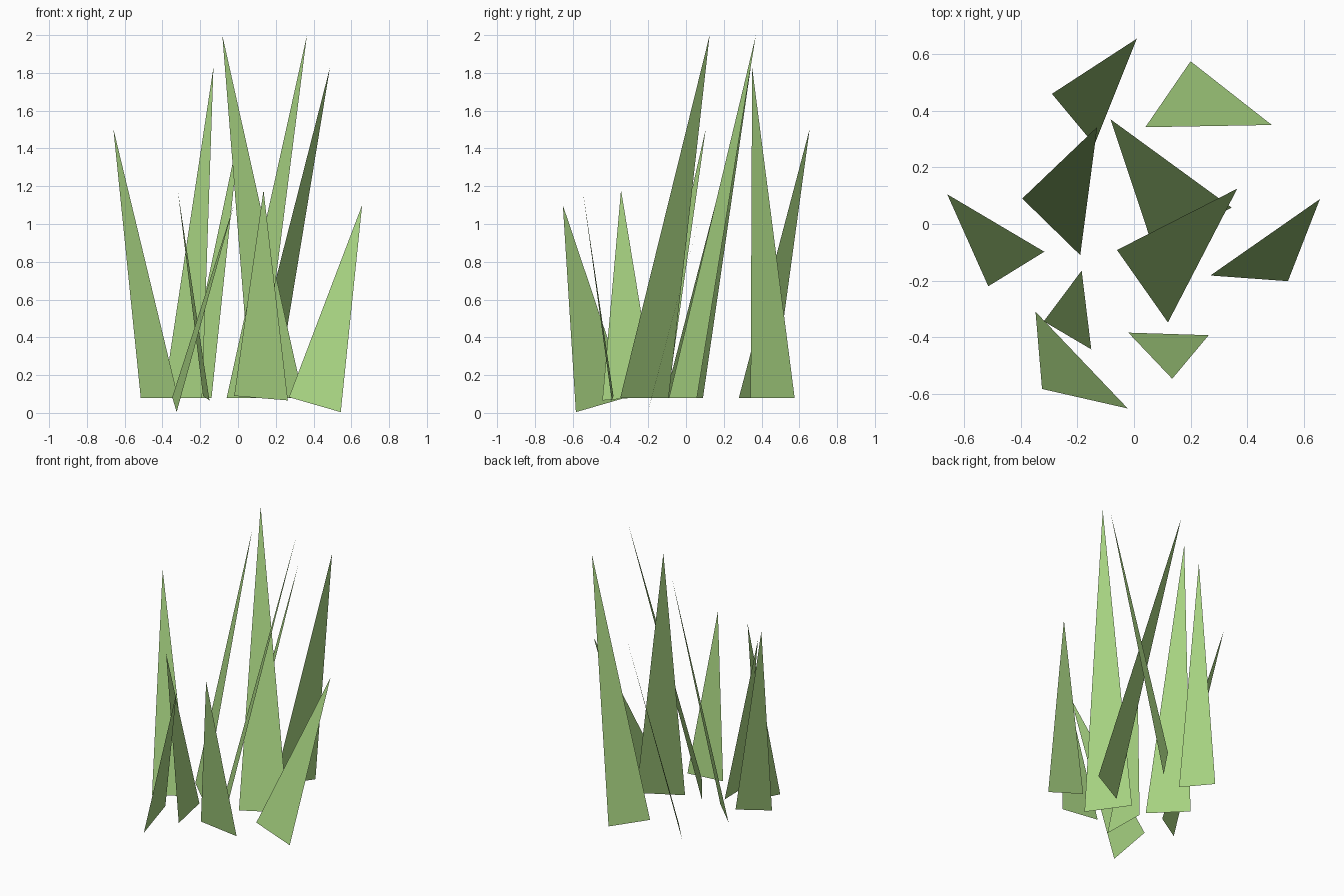
import bpy

# one flat grass green for every blade
grass = bpy.data.materials.new("grass_green")
grass.diffuse_color = (0.392, 0.658, 0.223, 1.0)


def blade(name, left, right, tip):
    """A grass blade: one flat triangle from a two-point base to a leaning tip."""
    mesh = bpy.data.meshes.new(name)
    mesh.from_pydata([left, right, tip], [], [(0, 1, 2)])
    mesh.materials.append(grass)
    obj = bpy.data.objects.new(name, mesh)
    bpy.context.collection.objects.link(obj)


# upright blades: base left xy, base right xy, tip xyz; level base
BASE_Z = 0.08
tall = [
    ((-0.29, 0.46), (-0.14, 0.28), (0.01, 0.655, 1.505)),
    ((0.04, 0.342), (0.20, 0.575), (0.487, 0.35, 1.83)),
    ((-0.395, 0.09), (-0.19, -0.11), (-0.13, 0.343, 1.83)),
    ((0.07, -0.09), (0.345, 0.058), (-0.083, 0.37, 2.0)),
    ((-0.06, -0.092), (0.12, -0.348), (0.365, 0.125, 2.0)),
    ((-0.515, -0.22), (-0.317, -0.098), (-0.66, 0.105, 1.505)),
]
for i, (left, right, tip) in enumerate(tall):
    blade(f"tall_blade_{i + 1}", (*left, BASE_Z), (*right, BASE_Z), tip)

# short outer blades: tilted sideways, so the base corners differ in height
short = [
    ((0.27, -0.182, 0.083), (0.544, -0.202, 0.004), (0.657, 0.088, 1.10)),
    ((-0.185, -0.165, 0.09), (-0.151, -0.443, 0.066), (-0.319, -0.344, 1.18)),
    ((-0.348, -0.31, 0.083), (-0.325, -0.583, 0.004), (-0.022, -0.652, 1.10)),
    ((-0.02, -0.384, 0.09), (0.264, -0.393, 0.066), (0.135, -0.547, 1.18)),
]
for i, (left, right, tip) in enumerate(short):
    blade(f"short_blade_{i + 1}", left, right, tip)
